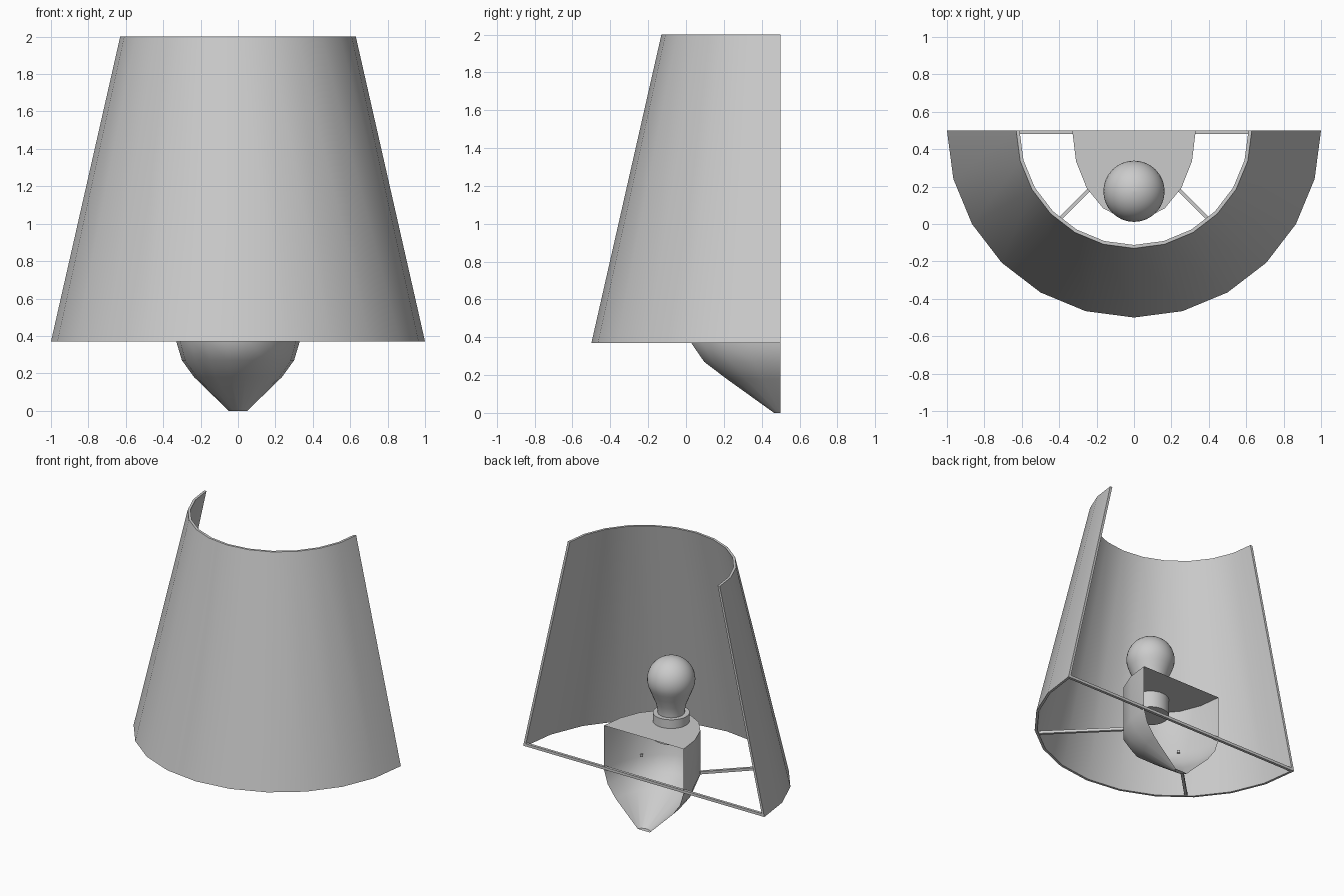
import bpy, bmesh, math
from math import sin, cos, pi
from mathutils import Vector

cube = bpy.data.objects.get("Cube")
if cube:
    bpy.data.objects.remove(cube, do_unlink=True)

WALL_Y = 0.5      # plane of the wall the lamp hangs on
GREY = (0.6, 0.6, 0.6, 1)

mat = bpy.data.materials.new("light_grey")
mat.use_nodes = True
mat.diffuse_color = GREY
mat.node_tree.nodes["Principled BSDF"].inputs["Base Color"].default_value = GREY


def finish(name, bm, smooth=0):
    """Turn a bmesh into a named object, smoothed below the given angle."""
    bmesh.ops.recalc_face_normals(bm, faces=bm.faces)
    mesh = bpy.data.meshes.new(name)
    bm.to_mesh(mesh)
    bm.free()
    mesh.materials.append(mat)
    obj = bpy.data.objects.new(name, mesh)
    bpy.context.collection.objects.link(obj)
    if smooth:
        bpy.ops.object.select_all(action='DESELECT')
        bpy.context.view_layer.objects.active = obj
        obj.select_set(True)
        bpy.ops.object.shade_smooth_by_angle(angle=math.radians(smooth))
    return obj


def loft(bm, rings, closed_around):
    """Bridge consecutive rings of vertices."""
    n = len(rings[0])
    for a, b in zip(rings, rings[1:]):
        for i in range(n if closed_around else n - 1):
            j = (i + 1) % n
            bm.faces.new((a[i], a[j], b[j], b[i]))


def half_ring(bm, z, width, depth, segs):
    """Half ellipse bulging forward from the wall."""
    return [bm.verts.new((width * cos(pi * i / segs),
                          WALL_Y - depth * sin(pi * i / segs), z))
            for i in range(segs + 1)]


def lathe(name, profile, y, segs=32):
    """Full turned solid from (radius, z) pairs, capped at both ends."""
    bm = bmesh.new()
    rings = [[bm.verts.new((r * cos(2 * pi * i / segs),
                            y + r * sin(2 * pi * i / segs), z))
              for i in range(segs)] for r, z in profile]
    loft(bm, rings, True)
    bm.faces.new(rings[0])
    bm.faces.new(rings[-1])
    return finish(name, bm, 35)


def bar(name, start, end, size=0.02):
    """Square bar between two points."""
    a, b = Vector(start), Vector(end)
    d = b - a
    bm = bmesh.new()
    bmesh.ops.create_cube(bm, size=1)
    bmesh.ops.scale(bm, vec=(d.length, size, size), verts=bm.verts)
    bm.transform(Vector((1, 0, 0)).rotation_difference(d).to_matrix().to_4x4())
    bmesh.ops.translate(bm, vec=(a + b) / 2, verts=bm.verts)
    return finish(name, bm)


# Half-cone shade with a thin wall
bm = bmesh.new()
section = [(1.0, 0.37), (0.63, 2.0), (0.612, 2.0), (0.982, 0.37)]
rings = [half_ring(bm, z, r, r, 12) for r, z in section]
loft(bm, rings + rings[:1], False)
for end in (0, -1):
    bm.faces.new([ring[end] for ring in rings])
finish("shade", bm, 30)

# Hollow wall bracket, open at the back
bm = bmesh.new()
levels = [(0, 0.05, 0.035), (0.18, 0.235, 0.29), (0.27, 0.30, 0.41),
          (0.37, 0.33, 0.48), (0.70, 0.33, 0.48)]
rings = [half_ring(bm, z, w, d, 9) for z, w, d in levels]
loft(bm, rings, False)
bm.faces.new(rings[0])
bm.faces.new(rings[-1])
finish("bracket", bm, 35)

# Socket passing through the bracket top
BULB_Y = 0.175
lathe("socket", [(0.125, 0.577), (0.125, 0.765)], BULB_Y)

# Bulb: narrow neck flowing into a sphere
R, CZ = 0.164, 1.015
neck = [(0.092, 0.74), (0.092, 0.78), (0.105, 0.84), (0.13, 0.90)]
ball = [(R * cos(t), CZ + R * sin(t))
        for t in (-0.45 + (pi / 2 + 0.43) * k / 12 for k in range(13))]
lathe("bulb", neck + ball, BULB_Y)

# Bars that hold the shade
bar("back_bar", (-0.99, 0.49, 0.38), (0.99, 0.49, 0.38))
for side, name in ((1, "left_strut"), (-1, "right_strut")):
    bar(name, (side * 0.235, 0.189, 0.38), (side * 0.65, -0.226, 0.38))
